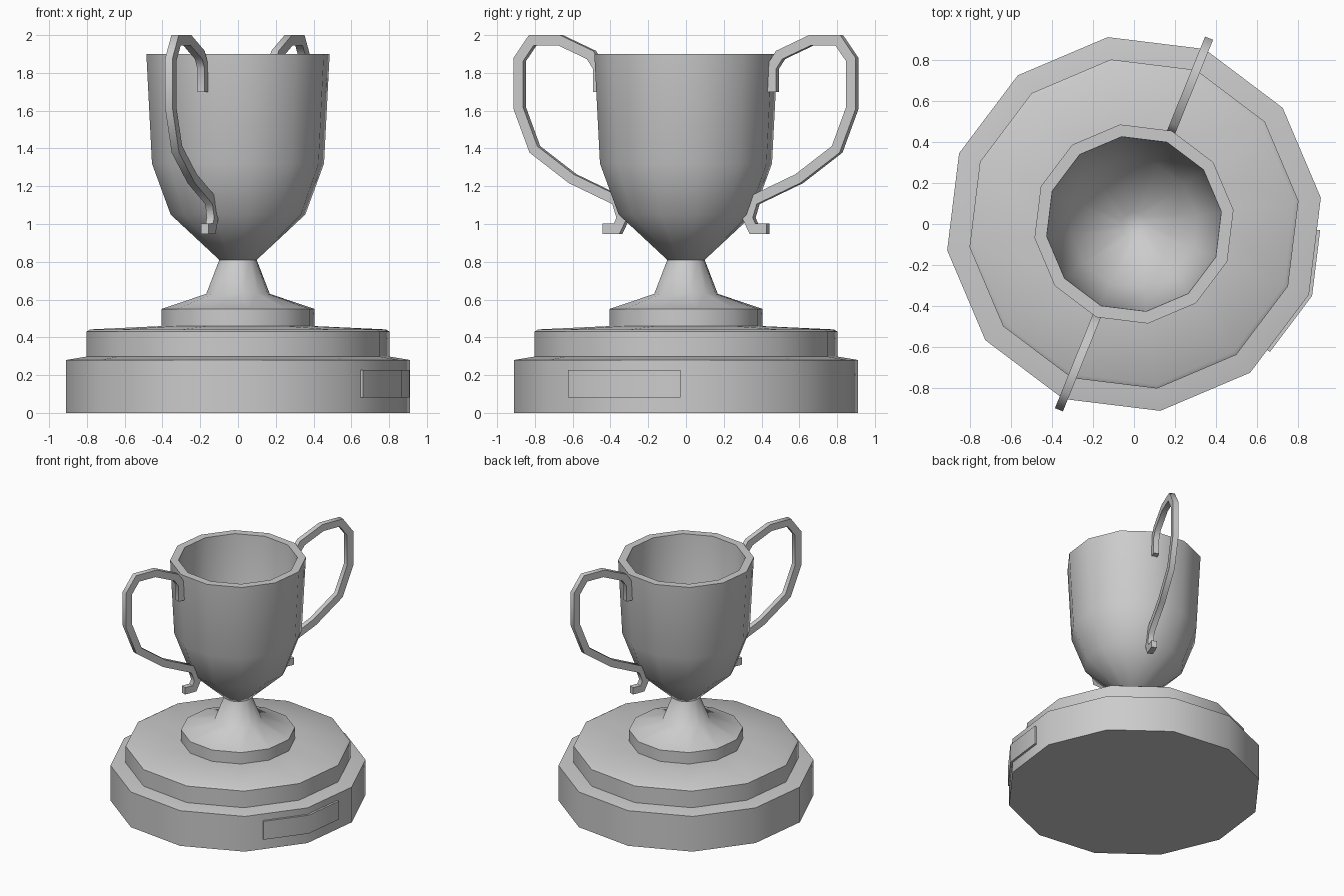
import bpy, bmesh, math
from mathutils import Vector

cube = bpy.data.objects.get("Cube")
if cube:
    bpy.data.objects.remove(cube, do_unlink=True)

SIDES = 12
TURN = math.radians(8)            # rotation of every twelve-sided part
HANDLE_ANGLE = math.radians(68)

grey = bpy.data.materials.new("grey metal")
grey.use_nodes = True
grey.diffuse_color = (0.6, 0.6, 0.6, 1)
grey.node_tree.nodes["Principled BSDF"].inputs["Base Color"].default_value = (0.6, 0.6, 0.6, 1)


def finish(name, bm, angle=57):
    """Turn a bmesh into a shaded, coloured object."""
    bmesh.ops.recalc_face_normals(bm, faces=bm.faces[:])
    mesh = bpy.data.meshes.new(name)
    bm.to_mesh(mesh)
    bm.free()
    mesh.materials.append(grey)
    ob = bpy.data.objects.new(name, mesh)
    bpy.context.collection.objects.link(ob)
    bpy.ops.object.select_all(action='DESELECT')
    ob.select_set(True)
    bpy.context.view_layer.objects.active = ob
    bpy.ops.object.shade_smooth_by_angle(angle=math.radians(angle))
    return ob


def bridge(bm, a, b):
    for i in range(len(a)):
        j = (i + 1) % len(a)
        bm.faces.new((a[i], a[j], b[j], b[i]))


def lathe(name, profile):
    """Revolve (radius, height) points and cap both ends."""
    bm = bmesh.new()
    rings = []
    for r, z in profile:
        rings.append([bm.verts.new((r * math.cos(TURN + k * math.tau / SIDES),
                                    r * math.sin(TURN + k * math.tau / SIDES), z))
                      for k in range(SIDES)])
    for a, b in zip(rings, rings[1:]):
        bridge(bm, a, b)
    bm.faces.new(rings[0])
    bm.faces.new(rings[-1])
    return finish(name, bm)


def sweep(name, path, normals, half_a, binormals, half_b):
    """Sweep a rectangular section along a path."""
    bm = bmesh.new()
    rings = [[bm.verts.new(p + n * half_a * s + b * half_b * t)
              for s, t in ((-1, -1), (1, -1), (1, 1), (-1, 1))]
             for p, n, b in zip(path, normals, binormals)]
    for a, b in zip(rings, rings[1:]):
        bridge(bm, a, b)
    bm.faces.new(rings[0])
    bm.faces.new(rings[-1])
    return finish(name, bm)


def miters(path, side):
    """Mitred in-plane normals of a path lying square to the side vector."""
    out = []
    segs = [(b - a).normalized() for a, b in zip(path, path[1:])]
    for i in range(len(path)):
        n0 = segs[max(i - 1, 0)].cross(side)
        n1 = segs[min(i, len(segs) - 1)].cross(side)
        m = (n0 + n1).normalized()
        out.append(m / m.dot(n1))
    return out


# Stepped plinth
lathe("lower_plinth", [(0.92, 0), (0.92, 0.28), (0.81, 0.298), (0.5, 0.298)])
lathe("upper_plinth", [(0.81, 0.29), (0.81, 0.43), (0.79, 0.442), (0.40, 0.46)])

# Foot with its flared neck
lathe("foot_and_neck", [(0.41, 0.45), (0.41, 0.55), (0.17, 0.63), (0.10, 0.81)])

# Hollow bowl: outside up, over the rim, inside down
lathe("cup_bowl", [(0.10, 0.81), (0.36, 1.05), (0.46, 1.32), (0.49, 1.90),
                   (0.43, 1.90), (0.40, 1.33), (0.31, 1.08), (0.06, 0.87)])

# Two opposite handles, given as (distance from the axis, height)
curve = [(0.496, 1.70), (0.496, 1.83), (0.54, 1.895), (0.717, 1.973), (0.875, 1.973),
         (0.95, 1.87), (0.95, 1.615), (0.863, 1.395), (0.647, 1.24), (0.39, 1.125),
         (0.36, 1.03), (0.388, 0.975), (0.469, 0.975)]
for name, angle in (("back_handle", HANDLE_ANGLE), ("front_handle", HANDLE_ANGLE + math.pi)):
    out = Vector((math.cos(angle), math.sin(angle), 0))
    side = Vector((-out.y, out.x, 0))
    pts = [out * r + Vector((0, 0, z)) for r, z in curve]
    sweep(name, pts, miters(pts, side), 0.027, [side] * len(pts), 0.021)

# Blank plate folded round one corner of the lower plinth
corners = [Vector((0.92 * math.cos(a), 0.92 * math.sin(a), 0.155))
           for a in (TURN, TURN - math.tau / SIDES, TURN - 2 * math.tau / SIDES)]
strip = [corners[1].lerp(corners[0], 0.67), corners[1], corners[1].lerp(corners[2], 0.71)]
up = Vector((0, 0, 1))
sweep("name_plate", strip, miters(strip, up), 0.016, [up] * 3, 0.073)
